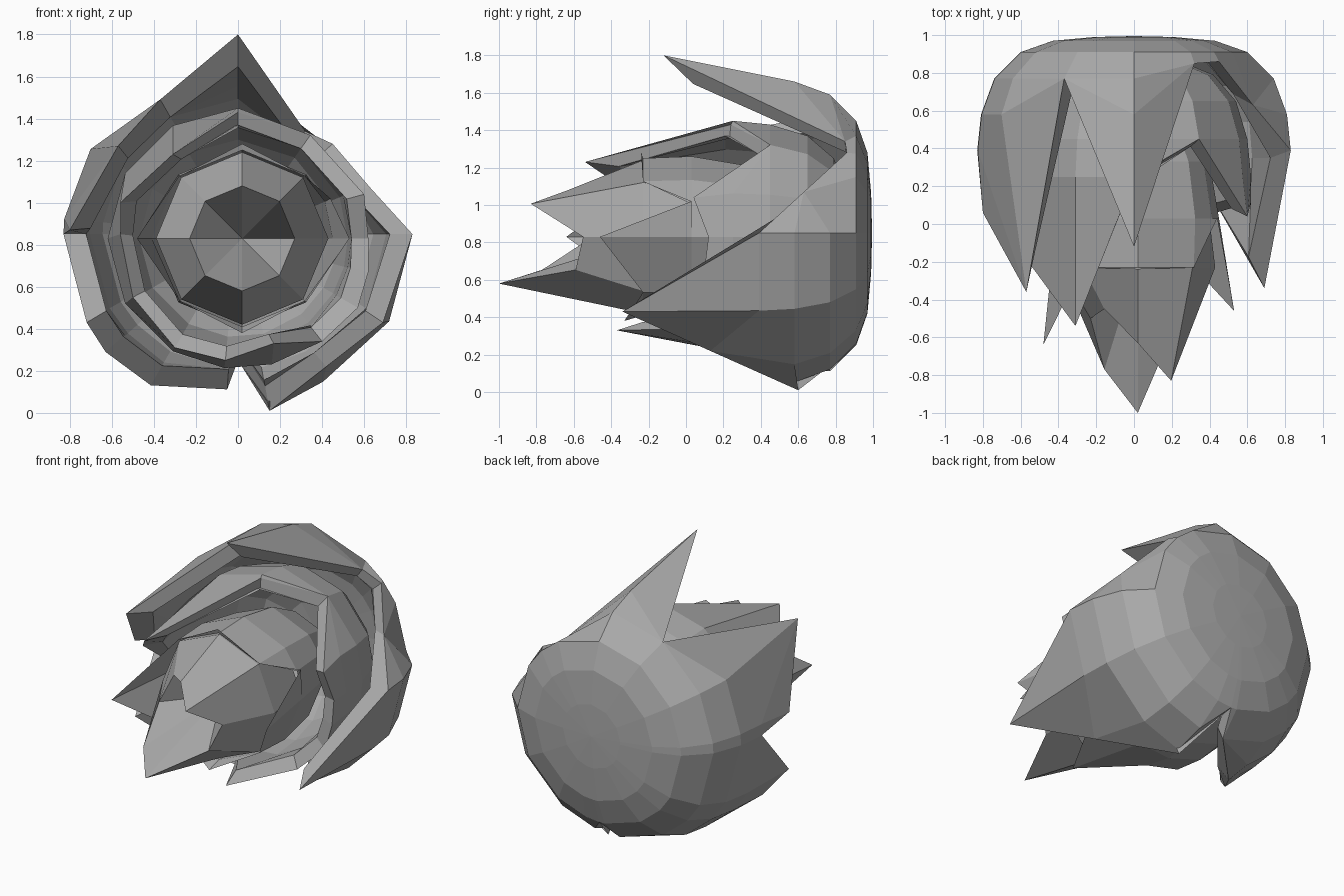
import bpy, bmesh, math
from mathutils import Vector

cube = bpy.data.objects.get("Cube")
if cube:
    bpy.data.objects.remove(cube, do_unlink=True)

grey = bpy.data.materials.new("plain grey")
grey.use_nodes = True
COL = (0.4, 0.4, 0.4, 1)
grey.diffuse_color = COL
grey.node_tree.nodes["Principled BSDF"].inputs["Base Color"].default_value = COL


def shell(name, centre, back, rings, columns, inner=None, close=None):
    """Cup opening to -y. rings: (radius, y) from the back pole forward.
    columns: (angle, rings kept, petal tip or None); a short column is a notch.
    inner: radius factor of the inside skin; close: y of a hollow heart."""
    cx, cz = centre
    bm = bmesh.new()

    def skin(factor, shift, pull):
        grid = []
        for angle, keep, tip in columns:
            a = math.radians(angle)
            pts = [Vector((cx + r * math.cos(a), y - shift, cz + r * math.sin(a)))
                   for r, y in rings[:keep]]
            rim = Vector(tip).lerp(pts[-1], pull) if tip else pts[-1]
            pts += [rim] * (len(rings) + 1 - len(pts))
            grid.append([bm.verts.new((cx + (p.x - cx) * factor, p.y,
                                       cz + (p.z - cz) * factor)) for p in pts])
        return bm.verts.new((cx, back - shift, cz)), grid

    def pairs(grid):
        return zip(grid, grid[1:] + grid[:1])

    def cover(pole, grid, flip):
        for c, d in pairs(grid):
            if flip:
                c, d = d, c
            bm.faces.new((pole, d[0], c[0]))
            for i in range(len(rings)):
                bm.faces.new((c[i], d[i], d[i + 1], c[i + 1]))

    pole, outside = skin(1, 0, 0)
    cover(pole, outside, False)
    # inside skin, set back at the tips so the petals taper
    if inner:
        pole, inside = skin(inner, 0.04, 0.24)
        cover(pole, inside, True)
        for (c, d), (e, f) in zip(pairs(outside), pairs(inside)):
            bm.faces.new((c[-1], d[-1], f[-1], e[-1]))
    # concave heart behind the rim
    if close is not None:
        heart = bm.verts.new((cx, close, cz))
        for c, d in pairs(outside):
            bm.faces.new((c[-1], d[-1], heart))
    bmesh.ops.remove_doubles(bm, verts=bm.verts, dist=0.0005)
    mesh = bpy.data.meshes.new(name)
    bm.to_mesh(mesh)
    bm.free()
    mesh.materials.append(grey)
    bpy.context.collection.objects.link(bpy.data.objects.new(name, mesh))


# Outer petals: twelve-sided rounded back with spikes and notches
shell("outer_petals", (0, 0.85), 0.995,
      [(0.21, 0.99), (0.43, 0.97), (0.6, 0.91), (0.74, 0.77), (0.81, 0.58), (0.83, 0.39)],
      [(0, 6, None), (30, 3, (0.63, 0.63, 1.07)), (45, 3, (0.45, 0.86, 1.28)),
       (60, 3, (0.32, 0.85, 1.34)), (90, 5, (0, -0.12, 1.8)), (120, 4, None),
       (150, 5, (-0.57, -0.36, 1.27)), (175, 6, (-0.8, 0.06, 0.87)), (180, 6, None),
       (210, 6, (-0.72, -0.05, 0.43)), (222, 6, (-0.63, 0.1, 0.29)), (240, 6, None),
       (266, 4, None), (270, 3, None), (280, 5, (0.15, 0.6, 0.01)),
       (300, 5, (0.42, 0.13, 0.22)), (330, 6, (0.69, -0.34, 0.43))], inner=0.87)

# Middle petals: a thinner cup inside the outer one
shell("middle_petals", (0, 0.83), 0.88,
      [(0.25, 0.86), (0.42, 0.79), (0.54, 0.65), (0.6, 0.45), (0.62, 0.25)],
      [(0, 5, (0.62, 0.12, 0.83)), (22, 5, (0.6, 0.04, 1.04)), (55, 4, None),
       (90, 5, (0, 0.24, 1.43)), (120, 5, (-0.31, -0.54, 1.23)),
       (150, 5, (-0.56, -0.2, 1.0)), (180, 5, (-0.56, 0.0, 0.85)),
       (210, 5, (-0.5, 0.1, 0.55)), (240, 5, (-0.3, 0.05, 0.31)),
       (264, 5, (-0.06, 0.05, 0.25)), (285, 5, (0.17, -0.37, 0.33)),
       (310, 5, (0.4, 0.05, 0.34)), (330, 5, (0.57, 0.1, 0.5)),
       (345, 5, (0.62, 0.1, 0.67))], inner=0.87)

# Bud sleeve: narrow at the back, with a pointed petal on each side
shell("bud_sleeve", (0.02, 0.83), 0.7,
      [(0.26, 0.57), (0.38, 0.33), (0.43, 0.03), (0.42, -0.23)],
      [(0, 3, (0.53, -0.46, 0.83)), (24, 3, (0.44, 0.03, 1.02)), (45, 4, None),
       (90, 4, (0.02, -0.24, 1.28)), (135, 4, None), (180, 3, (-0.48, -0.64, 0.83)),
       (225, 4, None), (270, 4, (0.02, -0.33, 0.38)), (315, 4, None)])

# Bud core: uneven spiked mouth around a hollow heart
core = []
for i, y in enumerate([-0.55, -0.83, -0.63, -0.45, -0.5, -0.77, -1.0, -0.59]):
    a = math.radians(45 * i)
    core.append((45 * i, 2, (0.02 + 0.25 * math.cos(a), y, 0.83 + 0.25 * math.sin(a))))
shell("bud_core", (0.02, 0.83), 0.4, [(0.37, 0.1), (0.41, -0.23)], core, close=-0.2)
